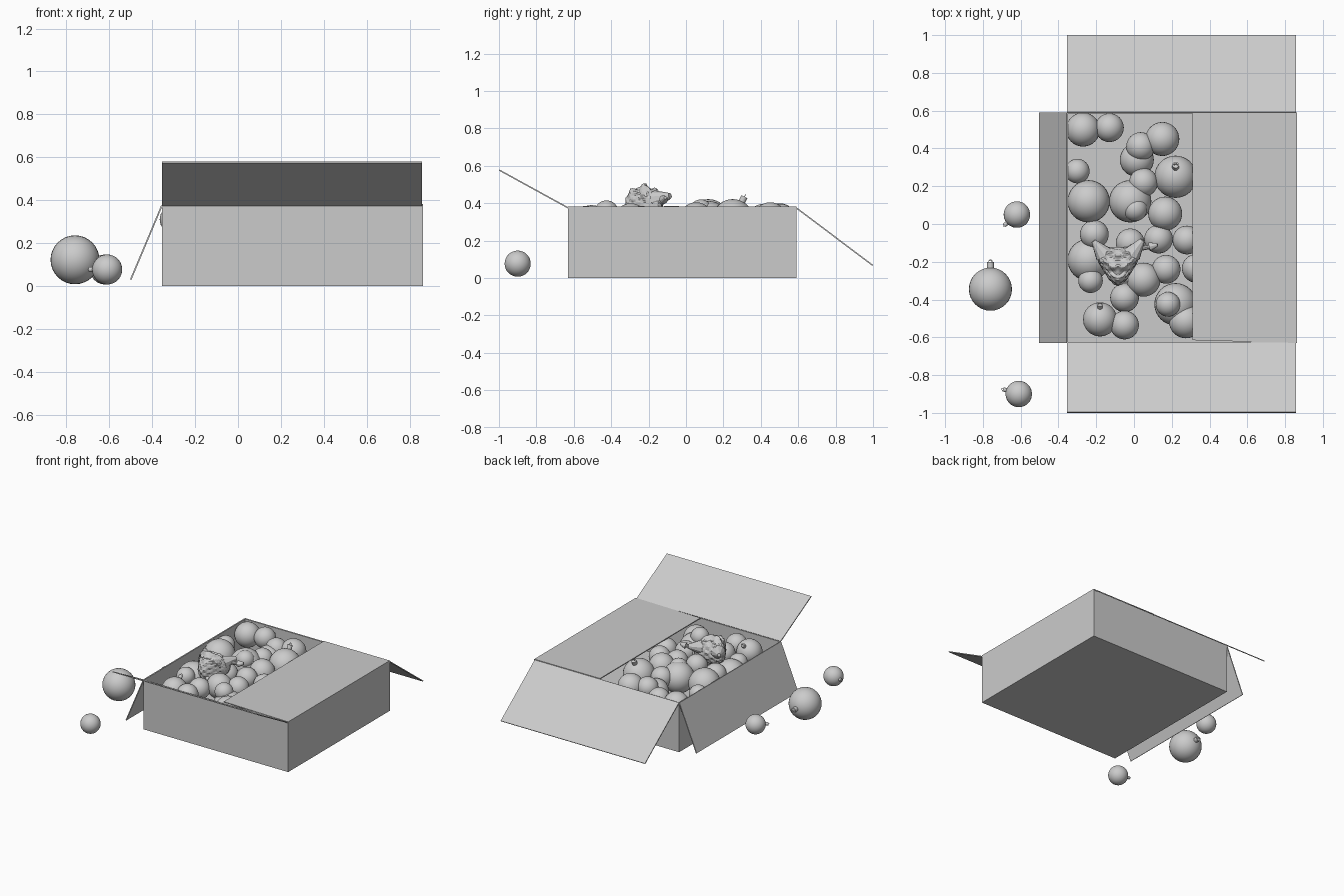
import bpy, bmesh, math
from mathutils import Vector, Matrix

old = bpy.data.objects.get("Cube")
if old:
    bpy.data.objects.remove(old, do_unlink=True)

grey = bpy.data.materials.new("plain_grey")
grey.use_nodes = True
grey.diffuse_color = (0.6, 0.6, 0.6, 1)
grey.node_tree.nodes["Principled BSDF"].inputs["Base Color"].default_value = (0.6, 0.6, 0.6, 1)


def finish(bm, name, smooth=False):
    bmesh.ops.recalc_face_normals(bm, faces=bm.faces)
    for f in bm.faces:
        f.smooth = smooth
    mesh = bpy.data.meshes.new(name)
    bm.to_mesh(mesh)
    bm.free()
    mesh.materials.append(grey)
    ob = bpy.data.objects.new(name, mesh)
    bpy.context.collection.objects.link(ob)
    return ob


def thicken(ob, amount, offset):
    mod = ob.modifiers.new("card", "SOLIDIFY")
    mod.thickness = amount
    mod.offset = offset


# Open carton
X0, X1, Y0, Y1, H = -0.355, 0.863, -0.63, 0.59, 0.375
CARD = 0.007
bm = bmesh.new()
bmesh.ops.create_cube(bm, size=1)
for v in bm.verts:
    v.co = (X1 if v.co.x > 0 else X0, Y1 if v.co.y > 0 else Y0, H if v.co.z > 0 else 0)
lid = [f for f in bm.faces if all(v.co.z > H / 2 for v in f.verts)]
bmesh.ops.delete(bm, geom=lid, context="FACES_ONLY")
thicken(finish(bm, "box"), CARD, -1)


# Flaps, each a thin card from its hinge line to its free edge
def flap(name, a, b, c, d):
    bm = bmesh.new()
    bm.faces.new([bm.verts.new(p) for p in (a, b, c, d)])
    thicken(finish(bm, name), CARD, 0)


flap("front_flap", (X0, Y0, H), (0.858, Y0, H), (0.858, -0.998, 0.577), (X0, -0.998, 0.577))
flap("back_flap", (X0, Y1, H), (0.858, Y1, H), (0.858, 0.998, 0.068), (X0, 0.998, 0.068))
flap("left_side_flap", (X0, Y0, H), (X0, Y1, H), (-0.5, Y1, 0.03), (-0.5, Y0, 0.03))
flap("right_side_flap", (X1, Y0, H + 0.003), (X1, Y1, H + 0.003),
     (0.31, Y1, H + 0.004), (0.31, -0.615, H + 0.004))


# Round bauble with a cap and a hanging loop pointing along "up"
def bauble(name, x, y, z, r, up=(0, 0, -1)):
    bm = bmesh.new()
    bmesh.ops.create_uvsphere(bm, u_segments=32, v_segments=16, radius=r)
    cap = 0.16 * r
    bmesh.ops.create_cone(bm, cap_ends=True, segments=16, radius1=cap, radius2=cap,
                          depth=0.3 * r, matrix=Matrix.Translation((0, 0, 1.1 * r)))
    # loop: small ring standing on the cap
    n, m = 12, 6
    rings = []
    for i in range(n):
        a = math.tau * i / n
        ring = []
        for j in range(m):
            b = math.tau * j / m
            rad = r * (0.08 + 0.02 * math.cos(b))
            ring.append(bm.verts.new((rad * math.cos(a), 0.02 * r * math.sin(b),
                                      1.28 * r + rad * math.sin(a))))
        rings.append(ring)
    for i in range(n):
        p, q = rings[i], rings[(i + 1) % n]
        for j in range(m):
            k = (j + 1) % m
            bm.faces.new((p[j], q[j], q[k], p[k]))
    turn = Vector(up).to_track_quat("Z", "Y").to_matrix().to_4x4()
    bm.transform(Matrix.Translation((x, y, z)) @ turn)
    ob = finish(bm, name, True)
    for o in bpy.context.selected_objects:
        o.select_set(False)
    ob.select_set(True)
    bpy.context.view_layer.objects.active = ob
    bpy.ops.object.shade_smooth_by_angle(angle=math.radians(40))


# Baubles inside the box, by size: (x, y, z)
S, M, L, XL = 0.065, 0.076, 0.09, 0.112
inside = {
    S: [(-.30, .28, .31), (.005, .08, .355), (-.23, -.30, .31), (.18, -.425, .35)],
    M: [(-.13, .51, .32), (.035, .41, .32), (.05, .22, .32), (-.21, -.055, .31),
        (-.02, -.10, .31), (.13, -.08, .31), (.28, -.085, .30), (.17, -.24, .31),
        (.33, -.235, .29), (-.05, -.39, .30), (-.05, -.535, .31)],
    L: [(-.27, .50, .31), (.015, .34, .27), (.15, .45, .315), (.165, .055, .315), (.275, -.515, .28)],
    XL: [(-.24, .12, .31), (-.02, .12, .30), (-.24, -.19, .26), (.22, -.425, .25)],
}
count = 0
for radius, places in inside.items():
    for p in places:
        count += 1
        bauble("bauble_%d" % count, *p, radius)
bauble("bauble_loop_up", .22, .25, .31, XL, (0, .45, .9))
bauble("bauble_loop_back", -.18, -.505, .30, L, (0, .7, .7))
bauble("bauble_loop_side", .05, -.295, .31, L, (-1, 0, .3))

# Baubles on the ground outside
bauble("loose_bauble_back", -.62, .05, .077, .07, (-.75, -.65, 0))
bauble("loose_bauble_large", -.76, -.345, .122, .114, (0, 1, 0))
bauble("loose_bauble_front", -.61, -.90, .077, .07, (-1, .3, 0))

# Ridged crescent ornament lying on the baubles
bm = bmesh.new()
bmesh.ops.create_uvsphere(bm, u_segments=56, v_segments=28, radius=1)
for v in bm.verts:
    x, y, z = v.co
    ridge = 1 + 0.05 * math.sin(14 * math.atan2(z, y)) * math.cos(11 * x)
    v.co = (-0.085 + 0.135 * x * (0.85 + 0.3 * y) * ridge,
            -0.225 + 0.1 * y * ridge + 0.05 * x * x,
            0.395 + 0.1 * z * ridge + 0.012 * math.cos(9 * y) * max(z, 0))
finish(bm, "ridged_ornament")

# Its pointed ends and short stem
def spike(name, base, tip, r1, r2):
    base, tip = Vector(base), Vector(tip)
    d = tip - base
    bm = bmesh.new()
    bmesh.ops.create_cone(bm, cap_ends=True, segments=10, radius1=r1, radius2=r2, depth=d.length)
    turn = d.to_track_quat("Z", "Y").to_matrix().to_4x4()
    bm.transform(Matrix.Translation((base + tip) / 2) @ turn)
    finish(bm, name)


spike("left_point", (-.16, -.16, .42), (-.215, -.09, .44), .05, .012)
spike("right_point", (-.01, -.16, .42), (.045, -.085, .44), .05, .015)
spike("stem", (.03, -.13, .42), (.09, -.12, .42), .014, .012)
spike("stem_tip", (.085, -.12, .42), (.125, -.11, .43), .024, .008)
